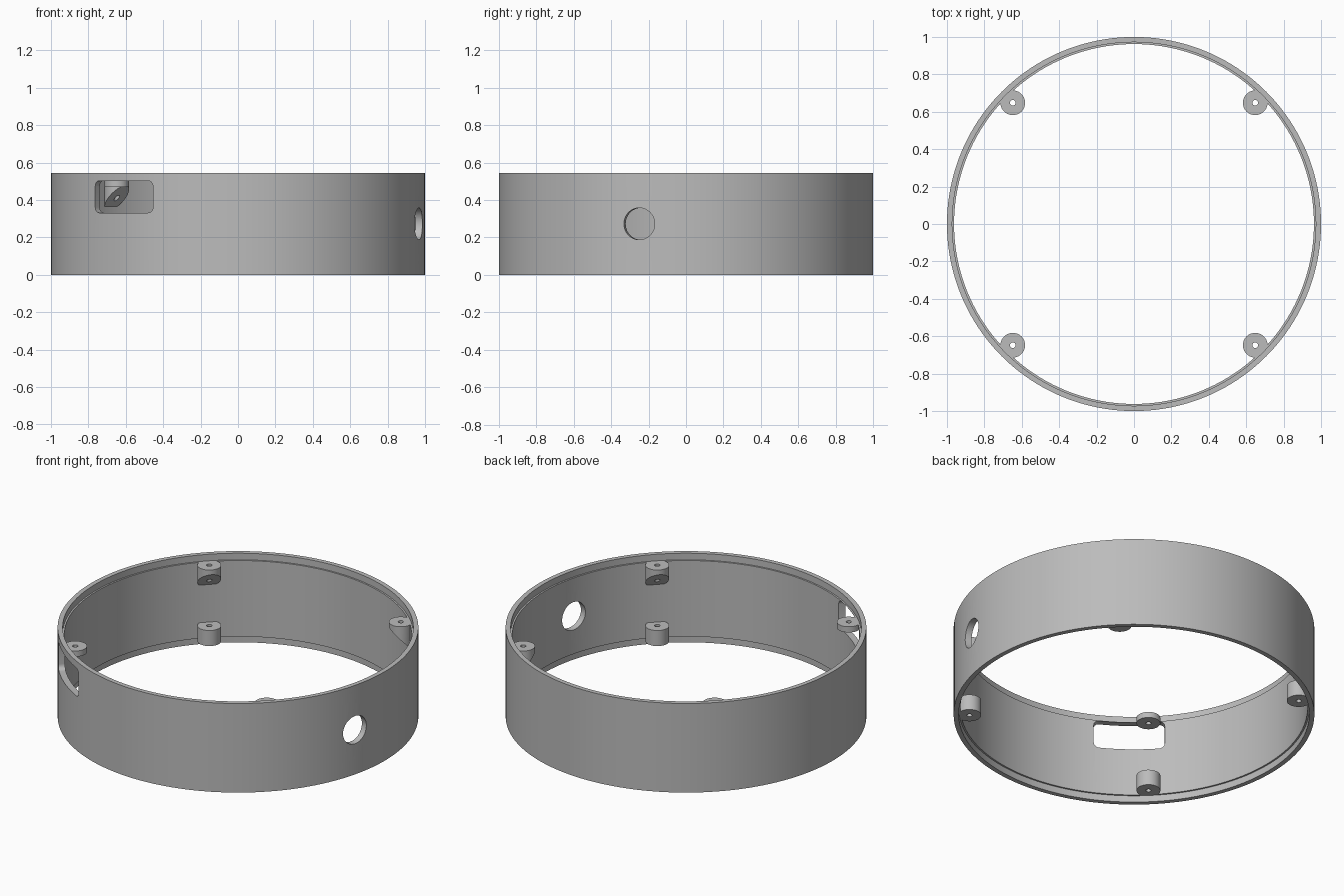
import bpy, bmesh, math
from mathutils import Vector, Matrix

if "Cube" in bpy.data.objects:
    bpy.data.objects.remove(bpy.data.objects["Cube"])

HEIGHT, WALL, LIP, LEDGE = 0.545, 0.962, 0.972, 0.04
BOSS_R, BOSS_AT = 0.066, 0.648
TOP = HEIGHT - LEDGE

grey = bpy.data.materials.new("matte grey")
grey.use_nodes = True
grey.diffuse_color = (0.5, 0.5, 0.5, 1)
grey.node_tree.nodes["Principled BSDF"].inputs["Base Color"].default_value = (0.5, 0.5, 0.5, 1)


def make(name, bm):
    bmesh.ops.recalc_face_normals(bm, faces=bm.faces)
    mesh = bpy.data.meshes.new(name)
    bm.to_mesh(mesh)
    bm.free()
    mesh.materials.append(grey)
    obj = bpy.data.objects.new(name, mesh)
    bpy.context.collection.objects.link(obj)
    return obj


def cylinder(name, radius, z0, z1, x=0, y=0, segments=40, cut=None):
    bm = bmesh.new()
    bmesh.ops.create_cone(bm, cap_ends=True, segments=segments, radius1=radius,
                          radius2=radius, depth=z1 - z0,
                          matrix=Matrix.Translation((x, y, (z0 + z1) / 2)))
    if cut:
        geom = bm.verts[:] + bm.edges[:] + bm.faces[:]
        res = bmesh.ops.bisect_plane(bm, geom=geom, plane_co=cut[0], plane_no=cut[1],
                                     clear_outer=True)
        edges = [e for e in res["geom_cut"] if isinstance(e, bmesh.types.BMEdge)]
        bmesh.ops.contextual_create(bm, geom=edges)
    return make(name, bm)


def combine(target, tool, operation):
    mod = target.modifiers.new(tool.name, "BOOLEAN")
    mod.operation, mod.solver, mod.object = operation, "EXACT", tool
    bpy.context.view_layer.objects.active = target
    bpy.ops.object.modifier_apply(modifier=mod.name)
    bpy.data.objects.remove(tool)


# Ring wall with a stepped ledge inside both rims
profile = [(1, 0), (1, HEIGHT), (LIP, HEIGHT), (LIP, TOP),
           (WALL, TOP), (WALL, LEDGE), (LIP, LEDGE), (LIP, 0)]
bm = bmesh.new()
verts = [bm.verts.new((r, 0, z)) for r, z in profile]
edges = [bm.edges.new((v, verts[i - 1])) for i, v in enumerate(verts)]
bmesh.ops.spin(bm, geom=verts + edges, cent=(0, 0, 0), axis=(0, 0, 1),
               angle=math.tau, steps=160, use_merge=True)
bmesh.ops.remove_doubles(bm, verts=bm.verts, dist=1e-4)
ring = make("ring_housing", bm)

# Screw bosses: short posts below, posts with sloped undersides above
corners = [(sx * BOSS_AT, sy * BOSS_AT) for sx in (-1, 1) for sy in (-1, 1)]
for x, y in corners:
    combine(ring, cylinder("lower_boss", BOSS_R, LEDGE, 0.135, x, y), "UNION")
    if x > 0 or y > 0:
        slope = Vector((-x, -y, 0)).normalized() - Vector((0, 0, 1))
        boss = cylinder("upper_boss", BOSS_R, 0.3, TOP, x, y, cut=((x, y, 0.41), slope))
        combine(ring, boss, "UNION")

# Rounded rectangular window through the front right wall
bm = bmesh.new()
w, h, r = 0.197, 0.0855, 0.03
outline = []
for quarter, (sx, sz) in enumerate([(1, 1), (-1, 1), (-1, -1), (1, -1)]):
    for step in range(7):
        a = (quarter + step / 6) * math.pi / 2
        outline.append(bm.verts.new((0.8, sx * (w - r) + r * math.cos(a),
                                     sz * (h - r) + r * math.sin(a))))
face = bm.faces.new(outline)
out = bmesh.ops.extrude_face_region(bm, geom=[face])["geom"]
bmesh.ops.translate(bm, vec=(0.4, 0, 0),
                    verts=[v for v in out if isinstance(v, bmesh.types.BMVert)])
window = make("window_cutter", bm)
window.data.transform(Matrix.Translation((0, 0, 0.417))
                      @ Matrix.Rotation(math.radians(231.6), 4, "Z"))
combine(ring, window, "DIFFERENCE")

# Round port through the left wall
port = cylinder("port_cutter", 0.085, 0.8, 1.2, segments=64)
port.data.transform(Matrix.Translation((0, 0, HEIGHT / 2))
                    @ Matrix.Rotation(math.radians(-14.5), 4, "Z")
                    @ Matrix.Rotation(math.pi / 2, 4, "Y"))
combine(ring, port, "DIFFERENCE")

# Thin boss left above the window
disc = cylinder("window_boss", BOSS_R, 0.47, TOP, -BOSS_AT, -BOSS_AT)
combine(ring, disc, "UNION")

# Screw holes through every boss
for x, y in corners:
    combine(ring, cylinder("screw_cutter", 0.015, -0.1, 0.7, x, y, 20), "DIFFERENCE")

ring.data.materials.clear()
ring.data.materials.append(grey)
for p in ring.data.polygons:
    p.material_index = 0
bpy.ops.object.select_all(action="DESELECT")
ring.select_set(True)
bpy.context.view_layer.objects.active = ring
bpy.ops.object.shade_smooth_by_angle(angle=math.radians(30))
